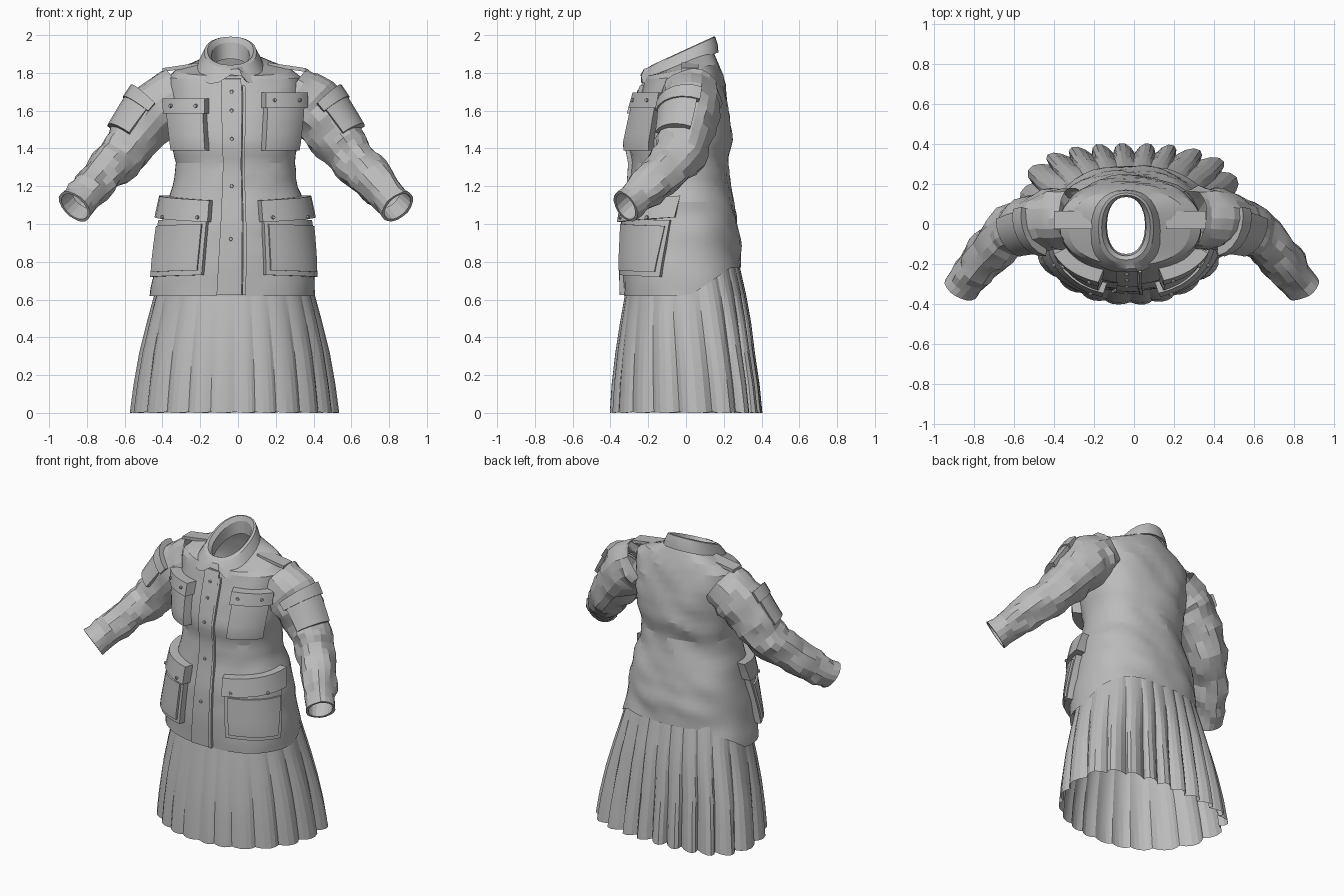
import bpy, bmesh, math, random
from mathutils import Vector, noise

random.seed(4)
cube = bpy.data.objects.get("Cube")
if cube:
    bpy.data.objects.remove(cube)

cloth = bpy.data.materials.new("grey cloth")
cloth.use_nodes = True
GREY = (0.5, 0.5, 0.5, 1)
cloth.diffuse_color = GREY
cloth.node_tree.nodes["Principled BSDF"].inputs["Base Color"].default_value = GREY
rad = math.radians


def finish(name, bm, smooth=25):
    bmesh.ops.recalc_face_normals(bm, faces=bm.faces)
    mesh = bpy.data.meshes.new(name)
    bm.to_mesh(mesh)
    bm.free()
    mesh.materials.append(cloth)
    ob = bpy.data.objects.new(name, mesh)
    bpy.context.collection.objects.link(ob)
    bpy.ops.object.select_all(action="DESELECT")
    ob.select_set(True)
    bpy.context.view_layer.objects.active = ob
    bpy.ops.object.shade_smooth_by_angle(angle=rad(smooth))


def loft(name, rings, smooth=25):
    """Skin closed rings of points into an open tube."""
    bm = bmesh.new()
    loops = [[bm.verts.new(p) for p in ring] for ring in rings]
    for a, b in zip(loops, loops[1:]):
        n = len(a)
        for i in range(n):
            bm.faces.new((a[i], a[(i + 1) % n], b[(i + 1) % n], b[i]))
    finish(name, bm, smooth)


def patch(name, surf, u0, u1, v0, v1, off, nu=8, nv=5, skew=0, taper=0):
    """Raised panel on surf(u, v, offset); taper widens its far side upward."""
    bm = bmesh.new()
    grid = []
    for j in range(nv + 3):
        s = min(max(j - 1, 0), nv) / nv
        row = []
        for i in range(nu + 3):
            t = min(max(i - 1, 0), nu) / nu
            edge = j in (0, nv + 2) or i in (0, nu + 2)
            u = u0 + (u1 + taper * s - u0) * t
            v = v0 + (v1 - v0) * s + skew * t
            row.append(bm.verts.new(surf(u, v, -0.012 if edge else off)))
        grid.append(row)
    for a, b in zip(grid, grid[1:]):
        for i in range(nu + 2):
            bm.faces.new((a[i], a[i + 1], b[i + 1], b[i]))
    bmesh.ops.remove_doubles(bm, verts=bm.verts, dist=0.0005)
    finish(name, bm)


def button(name, surf, u, v, off, r=0.011):
    """Small disc lying on a surface."""
    p = surf(u, v, off)
    n = (surf(u, v, off + 0.1) - p).normalized()
    bm = bmesh.new()
    bmesh.ops.create_cone(bm, cap_ends=True, segments=8, radius1=r, radius2=r * 0.8, depth=0.014)
    bm.transform(n.to_track_quat("Z", "Y").to_matrix().to_4x4())
    bmesh.ops.translate(bm, verts=bm.verts, vec=p)
    finish(name, bm)


def table(rows, t):
    """Interpolate rows keyed by their first entry."""
    for a, b in zip(rows, rows[1:]):
        if t <= b[0]:
            break
    f = (t - a[0]) / (b[0] - a[0])
    return [x + (y - x) * f for x, y in zip(a[1:], b[1:])]


def oval(u, cx, hw, yf, yb, power=0.88):
    """Rounded outline point; u = 0 is the front, u = 90 degrees is +x."""
    s, c = math.sin(u), math.cos(u)
    x = cx + hw * math.copysign(abs(s) ** power, s)
    y = (yf + yb) / 2 - (yb - yf) / 2 * math.copysign(abs(c) ** power, c)
    return x, y


# Jacket body: height, centre x, half width, front y, back y, forward tilt
BODY = [
    (0.62, -0.025, 0.44, -0.33, 0.285, 0), (0.80, -0.02, 0.415, -0.335, 0.285, 0),
    (1.00, -0.015, 0.38, -0.325, 0.27, 0), (1.18, -0.015, 0.34, -0.295, 0.235, 0),
    (1.32, -0.015, 0.315, -0.285, 0.215, 0), (1.42, -0.015, 0.335, -0.305, 0.235, 0),
    (1.58, -0.015, 0.355, -0.27, 0.235, 0), (1.70, -0.015, 0.36, -0.235, 0.215, 0),
    (1.78, -0.02, 0.35, -0.21, 0.19, 0.05), (1.83, -0.025, 0.29, -0.205, 0.165, 0.2),
    (1.86, -0.03, 0.15, -0.17, 0.14, 0.42),
]


def body(u, z, off):
    cx, hw, yf, yb, tilt = table(BODY, z)
    x, y = oval(u, cx, hw + off, yf - off, yb + off)
    rise = min(max((y - 0.02) / 0.22, 0), 1) * 0.15 * max(0, (1.1 - z) / 0.48)
    return Vector((x, y, z + tilt * y + rise))


def rumpled(u, z):
    # diagonal folds, stronger toward the back
    p = body(u, z, 0)
    q = Vector((p.x * 4 + p.z * 2.5, p.y * 3, p.z * 9 - p.x * 5))
    k = 0.009 + 0.011 * (1 - math.cos(u)) / 2
    return body(u, z, k * noise.noise(q) * (1 if z < 1.8 else 0.3))


SEG = 48
levels = [0.62 + 1.24 * i / 30 for i in range(31)]
loft("jacket_body", [[rumpled(math.tau * i / SEG, z) for i in range(SEG)] for z in levels], 16)

# Front closing strip with buttons
patch("front_placket", body, rad(-9), rad(4), 0.625, 1.78, 0.014, 3, 24)
patch("front_edge", body, rad(4.5), rad(6.5), 0.625, 1.74, 0.022, 1, 24)
for z in (0.92, 1.2, 1.45, 1.6, 1.7):
    button("front_button", body, rad(-2), z, 0.016)

# Chest pockets, hip pockets and their flaps
for side, word, lift in ((-1, "right", 0), (1, "left", 0.03)):
    def local(u, z, off, side=side):
        return body(u * side, z, off)
    patch(word + "_chest_pocket", local, rad(22), rad(62), 1.39, 1.59 + lift, 0.052)
    patch(word + "_chest_flap", local, rad(20), rad(65), 1.585 + lift, 1.665 + lift, 0.062, nv=2)
    patch(word + "_hip_pocket", local, rad(19), rad(73), 0.73, 1.03, 0.035, skew=-0.01, taper=rad(9))
    patch(word + "_hip_gusset", local, rad(22), rad(69), 0.755, 1.0, 0.046, skew=-0.01, taper=rad(9))
    patch(word + "_hip_flap", local, rad(17), rad(86), 1.01, 1.125, 0.056, nv=3, skew=0.025, taper=rad(4))
    for u in (27, 52):
        button(word + "_chest_button", local, rad(u), 1.625 + lift, 0.065)
    for u in (25, 62):
        button(word + "_hip_button", local, rad(u), 1.035, 0.059)

# Sleeves: position along, centre line and two half widths
ARM = [
    (0.0, 0.29, 0.03, 1.70, 0.145, 0.15), (0.2, 0.41, 0.025, 1.618, 0.162, 0.155),
    (0.4, 0.515, 0.0, 1.487, 0.14, 0.14), (0.55, 0.605, -0.03, 1.37, 0.122, 0.13),
    (0.75, 0.72, -0.145, 1.24, 0.108, 0.112), (0.95, 0.83, -0.285, 1.118, 0.092, 0.09),
    (1.0, 0.855, -0.32, 1.092, 0.10, 0.085),
]


def arm(u, t, off, side):
    x, y, z, a, b = table(ARM, t)
    lo, hi = table(ARM, max(t - 0.1, 0)), table(ARM, min(t + 0.1, 1))
    d = (Vector(hi[:3]) - Vector(lo[:3])).normalized()
    across = (Vector((0, 1, 0)) - d * d.y).normalized()
    up = across.cross(d)
    if up.z < 0:
        up = -up
    p = Vector((x, y, z)) + up * (a + off) * math.cos(u) - across * (b + off) * math.sin(u)
    return Vector((p.x * side - 0.01, p.y, p.z))


for side, word in ((-1, "right"), (1, "left")):
    def sleeve(u, t, off, side=side):
        return arm(u, t, off, side)

    def creased(u, t):
        # slanting folds that wind round the arm
        q = Vector((math.cos(u) * 1.5 + side * 7, math.sin(u) * 1.5 + t * 3, t * 11))
        return sleeve(u, t, (0.028 if t < 0.93 else 0.008) * noise.noise(q))

    n = 18
    turns = [math.tau * i / n for i in range(n)]
    rings = [[creased(u, t / 22) for u in turns] for t in range(23)]
    rings.append([sleeve(u, 1, -0.015) for u in turns])
    rings.append([sleeve(u, 0.9, -0.02) for u in turns])
    loft(word + "_sleeve", rings, 14)
    patch(word + "_sleeve_pocket", sleeve, rad(-15), rad(75), 0.27, 0.47, 0.024, 6, 4)
    patch(word + "_sleeve_flap", sleeve, rad(-20), rad(80), 0.22, 0.29, 0.032, 6, 2)
    # shoulder strap
    bm = bmesh.new()
    bmesh.ops.create_cube(bm, size=1)
    for v in bm.verts:
        out = v.co.x + 0.5
        v.co = Vector((side * (0.18 + 0.2 * out) - 0.02, 0.02 + v.co.y * 0.09, 1.845 - 0.03 * out + v.co.z * 0.02))
    finish(word + "_shoulder_strap", bm)

# Turned-down collar: centre height, tilt, half width, front y, back y, roundness
COLLAR = [
    (1.82, 0.40, 0.095, -0.15, 0.135, 0.9), (1.90, 0.45, 0.10, -0.16, 0.135, 0.9),
    (1.925, 0.46, 0.122, -0.18, 0.145, 0.9), (1.92, 0.46, 0.138, -0.20, 0.155, 0.85),
    (1.88, 0.42, 0.16, -0.225, 0.168, 0.75), (1.845, 0.37, 0.178, -0.24, 0.172, 0.65),
    (1.85, 0.37, 0.16, -0.225, 0.16, 0.7),
]
rings = []
for k, (z, tilt, hw, yf, yb, power) in enumerate(COLLAR):
    ring = []
    for i in range(32):
        u = math.tau * i / 32
        x, y = oval(u, -0.04, hw, yf, yb, power if math.cos(u) > 0 else 0.9)
        # pointed wings either side of a front notch
        notch = 0.05 * max(0, 1 - abs(math.sin(u - 0.1)) / 0.3) * (math.cos(u) > 0) * (k > 3)
        wing = 0.025 * max(0, math.cos(u)) * abs(math.sin(2 * u)) * (k > 4)
        ring.append((x, y, z + tilt * y + notch - wing))
    rings.append(ring)
loft("collar", rings, 18)

# Pleated skirt: height, half width, front y, back y, pleat depth, backward sweep
SKIRT = [
    (0.01, 0.555, -0.405, 0.405, 0.09, 0.10), (0.15, 0.535, -0.395, 0.39, 0.08, 0.09),
    (0.32, 0.505, -0.375, 0.365, 0.065, 0.075), (0.48, 0.465, -0.35, 0.345, 0.045, 0.055),
    (0.62, 0.427, -0.325, 0.32, 0.03, 0.04), (0.82, 0.38, -0.29, 0.275, 0.012, 0.02),
    (0.98, 0.33, -0.25, 0.24, 0.0, 0.0),
]
# narrow pleats at centre back and front, broad ones round the sides
PLEATS = 22
widths = [0.5 + 0.8 * abs(math.sin(math.tau * (i + 0.5) / PLEATS)) + random.uniform(-0.1, 0.2) for i in range(PLEATS)]
outline, start = [], 0
for w in widths:
    step = math.tau * w / sum(widths)
    for f, depth in ((0, 1), (0.15, 0.45), (0.35, 0.05), (0.6, 0), (0.82, 0.35)):
        outline.append((start + step * f, depth))
    start += step
rings = []
for z, hw, yf, yb, deep, sweep in SKIRT:
    ring = []
    for u, depth in outline:
        s = 1 - deep * depth * (0.85 - 0.5 * math.cos(u))
        x, y = oval(u, -0.018, hw * s, yf * s, yb * s, 0.87)
        ring.append((x, y + sweep * math.sin(u) ** 2, z - 0.01 * (z < 0.1) * (1 - depth * 0.5)))
    rings.append(ring)
loft("pleated_skirt", rings, 12)
